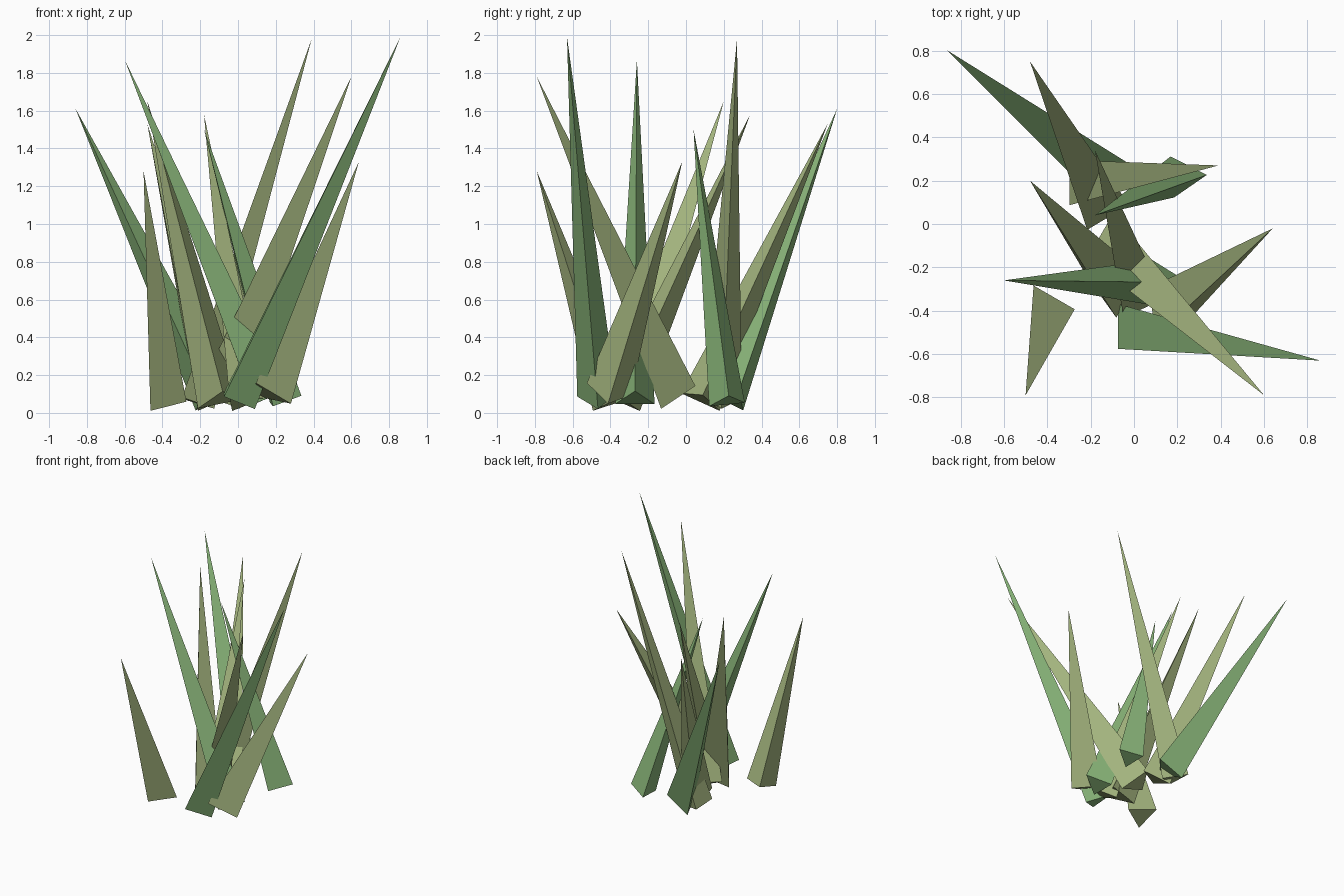
import bpy, math
from mathutils import Vector

if "Cube" in bpy.data.objects:
    bpy.data.objects.remove(bpy.data.objects["Cube"])


def material(name, rgb):
    m = bpy.data.materials.new(name)
    m.diffuse_color = (*rgb, 1)
    m.use_nodes = True
    m.node_tree.nodes["Principled BSDF"].inputs["Base Color"].default_value = m.diffuse_color
    return m


GREEN = material("green", (0.25, 0.46, 0.19))
OLIVE = material("olive", (0.37, 0.46, 0.21))


def blade(number, tip, base, angle, radius, mat):
    """Three-sided spike; its base is square to the axis, one corner at the given heading."""
    tip, base = Vector(tip), Vector(base)
    axis = (tip - base).normalized()
    a = math.radians(angle)
    u = Vector((math.cos(a), math.sin(a), 0))
    u = (u - axis * u.dot(axis)).normalized()
    v = axis.cross(u)
    verts = [base + radius * (u * math.cos(t) + v * math.sin(t))
             for t in (0, math.tau / 3, 2 * math.tau / 3)]
    mesh = bpy.data.meshes.new(f"grass_blade_{number}")
    mesh.from_pydata(verts + [tip], [], [(2, 1, 0), (0, 1, 3), (1, 2, 3), (2, 0, 3)])
    mesh.materials.append(mat)
    ob = bpy.data.objects.new(f"grass_blade_{number}", mesh)
    bpy.context.collection.objects.link(ob)


# tip, base centre, heading of one base corner, base radius, colour
blades = [
    # green blades
    ((-0.86, 0.80, 1.61), (-0.14, 0.23, 0.08), 140, 0.13, GREEN),
    ((-0.60, -0.26, 1.87), (0.14, -0.27, 0.07), 0, 0.12, GREEN),
    ((-0.18, 0.04, 1.50), (0.23, 0.22, 0.06), 5, 0.11, GREEN),
    ((0.86, -0.63, 1.99), (-0.02, -0.47, 0.07), 0, 0.12, GREEN),
    # olive blades
    ((-0.48, 0.75, 1.53), (-0.15, 0.08, 0.07), 121, 0.13, OLIVE),
    ((-0.50, -0.79, 1.28), (-0.40, -0.39, 0.05), 240, 0.127, OLIVE),
    ((-0.18, 0.34, 1.58), (0.02, -0.34, 0.06), 116, 0.12, OLIVE),
    ((0.39, 0.27, 1.98), (-0.24, 0.19, 0.06), 0, 0.12, OLIVE),
    ((0.60, -0.79, 1.78), (-0.10, -0.08, 0.09), -30, 0.14, OLIVE),
    ((0.64, -0.02, 1.33), (0.15, -0.41, 0.10), 5, 0.14, OLIVE),
    ((-0.48, 0.20, 1.65), (-0.09, -0.30, 0.07), 154, 0.14, OLIVE),
]
for i, spec in enumerate(blades, 1):
    blade(i, *spec)
